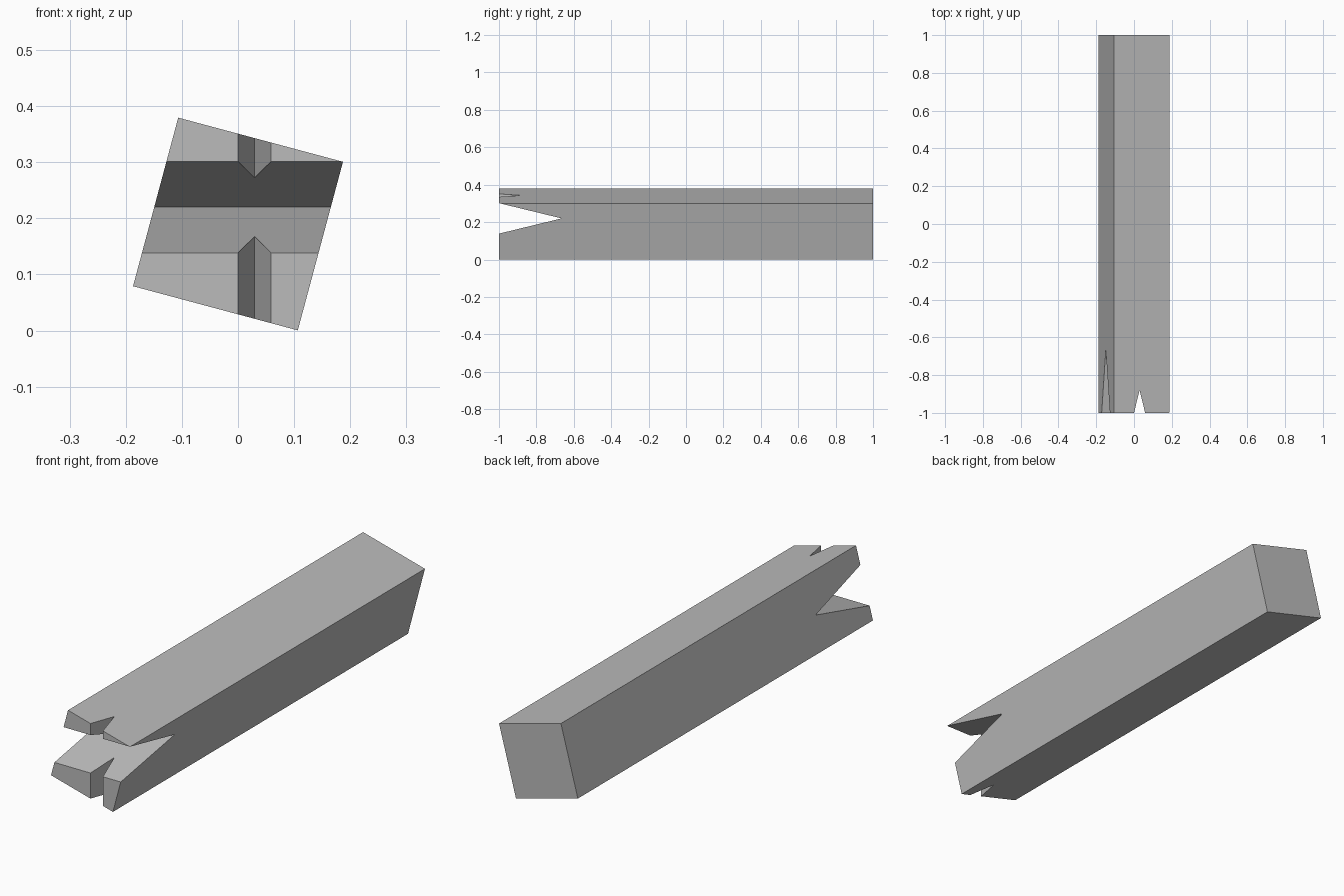
import bpy
import bmesh
from math import radians
from mathutils import Matrix, Vector

cube = bpy.data.objects.get("Cube")
if cube:
    bpy.data.objects.remove(cube, do_unlink=True)

grey = bpy.data.materials.new("plain grey")
grey.use_nodes = True
colour = (0.5, 0.5, 0.5, 1)
grey.diffuse_color = colour
grey.node_tree.nodes["Principled BSDF"].inputs["Base Color"].default_value = colour


def add_object(name, bm):
    bmesh.ops.recalc_face_normals(bm, faces=bm.faces)
    mesh = bpy.data.meshes.new(name)
    bm.to_mesh(mesh)
    bm.free()
    mesh.materials.append(grey)
    obj = bpy.data.objects.new(name, mesh)
    bpy.context.collection.objects.link(obj)
    return obj


def prism(name, profile, extrusion):
    bm = bmesh.new()
    face = bm.faces.new([bm.verts.new(p) for p in profile])
    result = bmesh.ops.extrude_face_region(bm, geom=[face])
    verts = [v for v in result["geom"] if isinstance(v, bmesh.types.BMVert)]
    bmesh.ops.translate(bm, verts=verts, vec=Vector(extrusion))
    return add_object(name, bm)


# Square beam, rolled about its long axis
bm = bmesh.new()
bmesh.ops.create_cube(bm, size=1, matrix=Matrix.Translation((0, 0, 0.19))
                      @ Matrix.Rotation(radians(15), 4, "Y")
                      @ Matrix.Diagonal((0.304, 2, 0.311, 1)))
beam = add_object("notched_beam", bm)

# V notches in the front end: a deep one across, a shallow one upright.
# Each is widened past the end face along the same slopes.
reach = 1.2
half = 0.0815 * (reach - 0.665) / 0.335
across = prism("cross_notch_cutter",
               [(-0.5, -0.665, 0.22), (-0.5, -reach, 0.22 + half), (-0.5, -reach, 0.22 - half)],
               (1, 0, 0))
half = 0.0295 * (reach - 0.88) / 0.12
upright = prism("upright_notch_cutter",
                [(0.0295, -0.88, -0.2), (0.0295 - half, -reach, -0.2), (0.0295 + half, -reach, -0.2)],
                (0, 0, 1))

for cutter in (across, upright):
    cutter.hide_render = True
    cutter.hide_viewport = True
    cutter.display_type = "WIRE"
    cut = beam.modifiers.new(cutter.name, "BOOLEAN")
    cut.operation = "DIFFERENCE"
    cut.solver = "EXACT"
    cut.object = cutter
